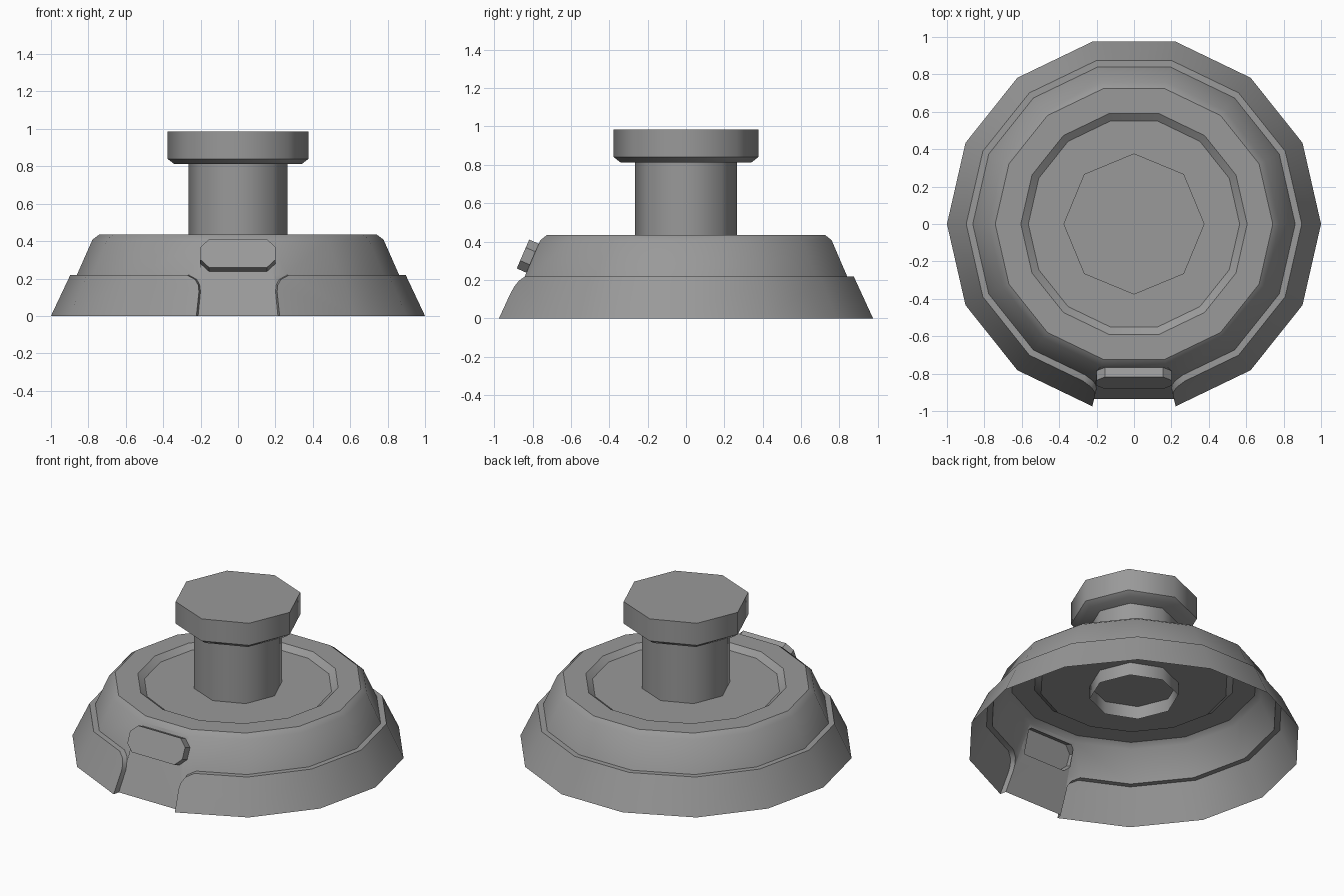
import bpy, bmesh
from math import cos, sin, pi, radians
from mathutils import Vector

cube = bpy.data.objects.get("Cube")
if cube:
    bpy.data.objects.remove(cube, do_unlink=True)

grey = bpy.data.materials.new("plain grey")
grey.use_nodes = True
colour = (0.32, 0.32, 0.32, 1)
grey.diffuse_color = colour
grey.node_tree.nodes["Principled BSDF"].inputs["Base Color"].default_value = colour

SIDES = 14


def finish(name, bm, angle):
    """Weld, orient and link a mesh, smooth across shallow edges."""
    bmesh.ops.remove_doubles(bm, verts=bm.verts, dist=0.0005)
    bmesh.ops.recalc_face_normals(bm, faces=bm.faces)
    mesh = bpy.data.meshes.new(name)
    bm.to_mesh(mesh)
    bm.free()
    mesh.materials.append(grey)
    obj = bpy.data.objects.new(name, mesh)
    bpy.context.collection.objects.link(obj)
    bpy.ops.object.select_all(action="DESELECT")
    obj.select_set(True)
    bpy.context.view_layer.objects.active = obj
    bpy.ops.object.shade_smooth_by_angle(angle=radians(angle))
    return obj


def ring_point(r, z, k, sides=SIDES):
    a = 2 * pi * k / sides
    return Vector((r * cos(a), r * sin(a), z))


def face(bm, points):
    bm.faces.new([bm.verts.new(p) for p in points])


def band(bm, low, high, k, sides=SIDES):
    face(bm, [ring_point(*low, k, sides), ring_point(*low, k + 1, sides),
              ring_point(*high, k + 1, sides), ring_point(*high, k, sides)])


def lathe(name, profile, sides, close_bottom, angle):
    bm = bmesh.new()
    for low, high in zip(profile, profile[1:]):
        for k in range(sides):
            band(bm, low, high, k, sides)
    face(bm, [ring_point(*profile[-1], k, sides) for k in range(sides)])
    if close_bottom:
        face(bm, [ring_point(*profile[0], k, sides) for k in range(sides)])
    return finish(name, bm, angle)


# Base shell: stepped open cone with a recessed lid
LEDGE = 0.218
FOOT, LIP, NECK, SHOULDER = (1, 0), (0.897, LEDGE), (0.862, LEDGE), (0.778, 0.408)
LID = [SHOULDER, (0.742, 0.435), (0.605, 0.435), (0.565, 0.405)]
FRONT = 10


def skirt_r(z):
    return FOOT[0] + (LIP[0] - FOOT[0]) * z / LEDGE


def core_r(z):
    return NECK[0] + (SHOULDER[0] - NECK[0]) * (z - LEDGE) / (SHOULDER[1] - LEDGE)


def on_facet(r, z, t):
    """Point on the facet beside the front one, t along its width."""
    return ring_point(r, z, FRONT + 1).lerp(ring_point(r, z, FRONT + 2), t)


bm = bmesh.new()
for k in range(SIDES):
    for low, high in zip(LID, LID[1:]):
        band(bm, low, high, k)
    if abs(k - FRONT) > 1:
        for low, high in ((FOOT, LIP), (LIP, NECK), (NECK, SHOULDER)):
            band(bm, low, high, k)
face(bm, [ring_point(*LID[-1], k) for k in range(SIDES)])

# Front opening in the skirt, with rounded upper corners
edge = [(0, 0), (0.13, 0), (0.165, 0.02), (0.195, 0.075), (LEDGE, 0.2)]
outer = [on_facet(skirt_r(z), z, t) for z, t in edge]
inner = [on_facet(core_r(z), z, t) for z, t in edge]
far = FRONT + 2
near_neck = ring_point(*NECK, FRONT + 1)
near_shoulder = ring_point(*SHOULDER, FRONT + 1)

# Button frame on the sloping front panel
low_mid = Vector((0, near_neck.y, near_neck.z))
high_mid = Vector((0, near_shoulder.y, near_shoulder.z))
up = (high_mid - low_mid).normalized()
out = Vector((0, -up.z, up.y))
centre = low_mid.lerp(high_mid, 0.5)
W, H, CUT = 0.2, 0.082, 0.045
half_button = [centre + Vector((x, 0, 0)) + up * v for x, v in
               ((0, -H), (W - CUT, -H), (W, CUT - H), (W, H - CUT), (W - CUT, H), (0, H))]
raised = [p + out * 0.055 for p in half_button]
floor_mid = Vector((0, inner[0].y, 0))

side_faces = [
    outer + [ring_point(*LIP, far), ring_point(*FOOT, far)],
    [outer[-1], ring_point(*LIP, far), ring_point(*NECK, far), inner[-1]],
    inner[1:] + [near_neck],
    [near_neck, inner[-1], ring_point(*NECK, far), ring_point(*SHOULDER, far), near_shoulder],
    [floor_mid, inner[0], inner[1], near_neck, near_shoulder, high_mid] + half_button[::-1],
    raised,
]
for i in range(len(edge) - 1):
    side_faces.append([outer[i], outer[i + 1], inner[i + 1], inner[i]])
for i in range(len(raised) - 1):
    side_faces.append([half_button[i], half_button[i + 1], raised[i + 1], raised[i]])
for points in side_faces:
    for side in (1, -1):
        face(bm, [Vector((p.x * side, p.y, p.z)) for p in points])
finish("base_shell", bm, 30)

# Stem, open below and poking through the lid
lathe("stem", [(0.265, 0.32), (0.265, 0.815)], 8, False, 50)

# Knob with a chamfered lower edge
lathe("knob", [(0.342, 0.813), (0.377, 0.84), (0.377, 0.985)], 8, True, 50)
